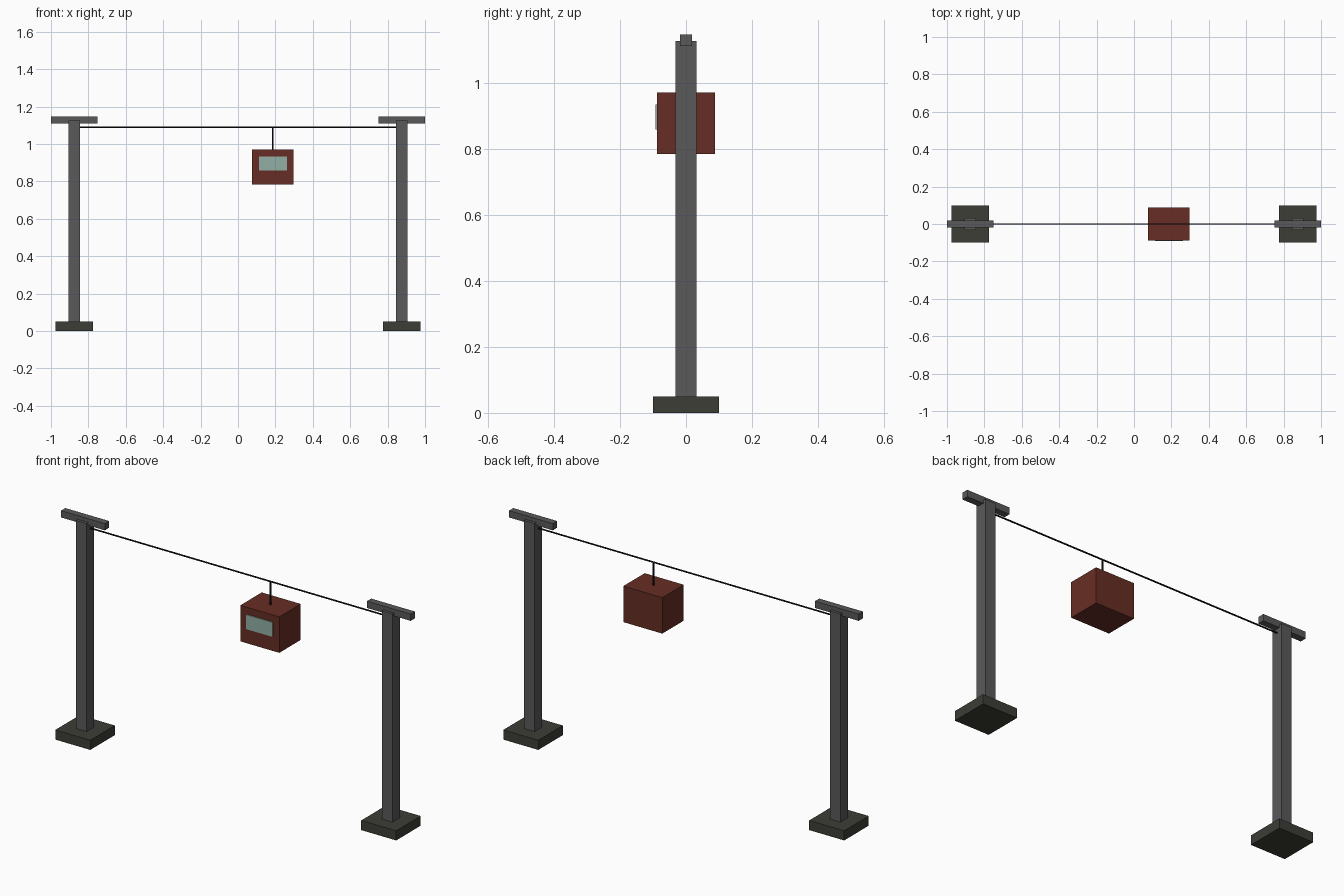
import bpy
import bmesh
from mathutils import Matrix, Vector

default = bpy.data.objects.get("Cube")
if default:
    bpy.data.objects.remove(default, do_unlink=True)


def material(name, rgb):
    mat = bpy.data.materials.new(name)
    mat.use_nodes = True
    colour = (*rgb, 1.0)
    mat.diffuse_color = colour
    mat.node_tree.nodes["Principled BSDF"].inputs["Base Color"].default_value = colour
    return mat


steel = material("grey steel", (0.10, 0.10, 0.105))
concrete = material("dark concrete", (0.046, 0.047, 0.037))
red = material("rust red", (0.135, 0.027, 0.018))
glass = material("pale green glass", (0.29, 0.43, 0.38))
black = material("black cable", (0.01, 0.01, 0.012))


def finish(name, bm, mat):
    mesh = bpy.data.meshes.new(name)
    bm.to_mesh(mesh)
    bm.free()
    mesh.materials.append(mat)
    obj = bpy.data.objects.new(name, mesh)
    bpy.context.collection.objects.link(obj)
    return obj


def box(name, centre, size, mat):
    bm = bmesh.new()
    bmesh.ops.create_cube(bm, size=1.0)
    bmesh.ops.scale(bm, vec=size, verts=bm.verts)
    bmesh.ops.translate(bm, vec=centre, verts=bm.verts)
    return finish(name, bm, mat)


def rod(name, start, end, radius, mat):
    start, end = Vector(start), Vector(end)
    along = end - start
    turn = along.to_track_quat('Z', 'Y').to_matrix().to_4x4()
    bm = bmesh.new()
    bmesh.ops.create_cone(bm, cap_ends=True, segments=8, radius1=radius,
                          radius2=radius, depth=along.length,
                          matrix=Matrix.Translation((start + end) / 2) @ turn)
    return finish(name, bm, mat)


# Pylons: footing, post and crossarm on each side
for side, sign in (("left", 1), ("right", -1)):
    x = sign * 0.875
    box(f"{side}_footing", (x, 0, 0.025), (0.2, 0.2, 0.05), concrete)
    box(f"{side}_post", (x, 0, 0.5635), (0.06, 0.063, 1.125), steel)
    box(f"{side}_crossarm", (x, 0, 1.128), (0.25, 0.035, 0.035), steel)

# Cable between the posts and the hanger holding the cabin
CABIN_X = 0.186
CABLE_Z = 1.09
rod("cable", (-0.875, 0, CABLE_Z), (0.875, 0, CABLE_Z), 0.004, black)
rod("hanger", (CABIN_X, 0, 0.95), (CABIN_X, 0, CABLE_Z), 0.004, black)

# Cabin with a window plate on the front
box("cabin", (CABIN_X, 0, 0.877), (0.223, 0.175, 0.186), red)
box("cabin_window", (CABIN_X, -0.0885, 0.896), (0.15, 0.007, 0.075), glass)
